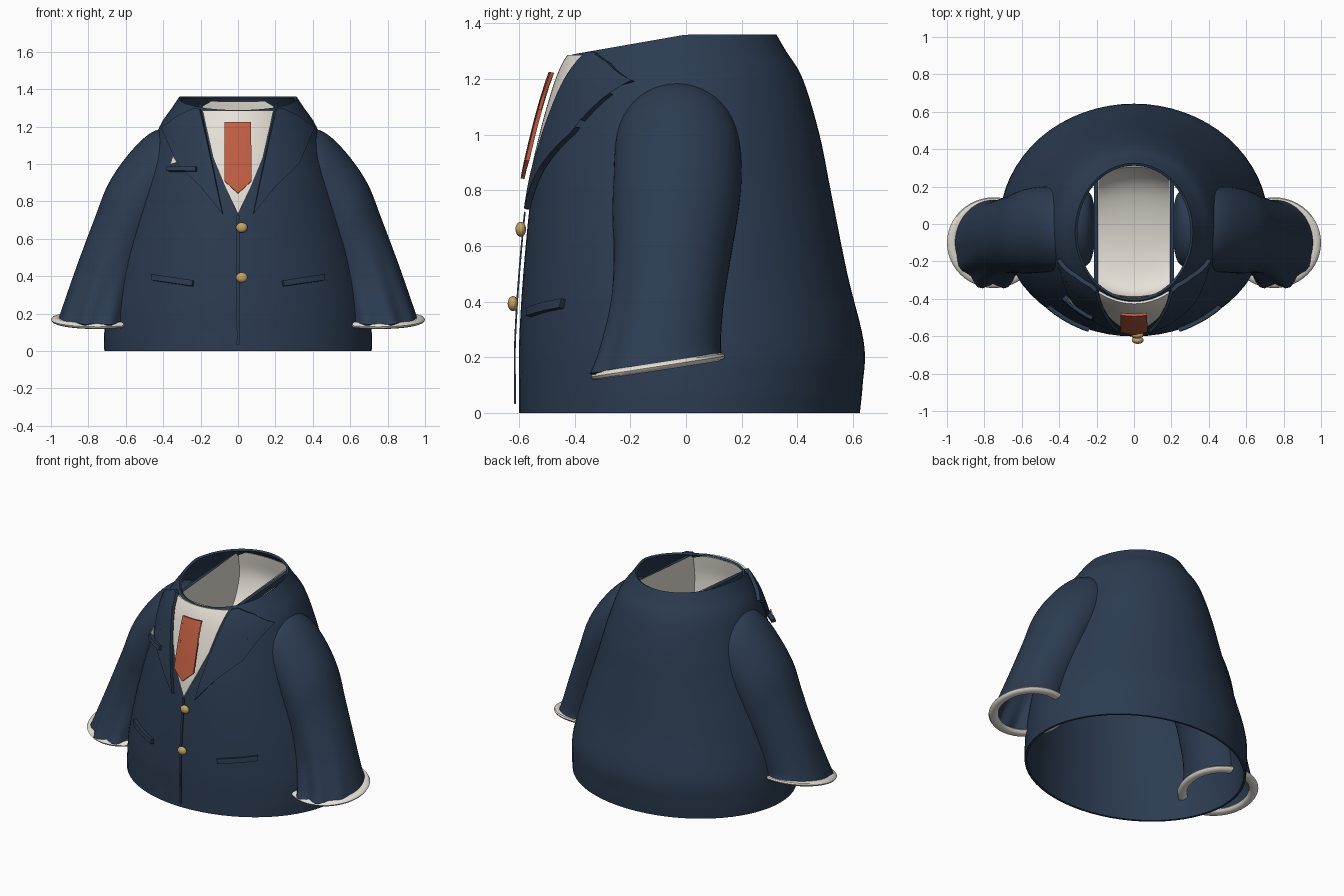
import bpy, bmesh, math
from mathutils import Vector
from mathutils.bvhtree import BVHTree

cube = bpy.data.objects.get("Cube")
if cube:
    bpy.data.objects.remove(cube, do_unlink=True)


def material(name, rgb):
    m = bpy.data.materials.new(name)
    m.use_nodes = True
    m.diffuse_color = (*rgb, 1)
    m.node_tree.nodes["Principled BSDF"].inputs["Base Color"].default_value = (*rgb, 1)
    return m


NAVY = material("navy cloth", (0.025, 0.045, 0.083))
WHITE = material("off white cloth", (0.79, 0.75, 0.68))
RED = material("rust red", (0.53, 0.112, 0.055))
GOLD = material("brass", (0.57, 0.37, 0.135))


def spline(points, steps):
    """Smooth curve of tuples through the given tuples."""
    p = [Vector(q) for q in points]
    p = [2 * p[0] - p[1]] + p + [2 * p[-1] - p[-2]]
    out = []
    for i in range(1, len(p) - 2):
        for k in range(steps):
            t = k / steps
            a, b, c, d = p[i - 1:i + 3]
            out.append(0.5 * (2 * b + (c - a) * t + (2 * a - 5 * b + 4 * c - d) * t * t
                              + (3 * b - a - 3 * c + d) * t ** 3))
    return out + [p[-2]]


def finish(name, bm, mat, thickness=0):
    me = bpy.data.meshes.new(name)
    bm.to_mesh(me)
    ob = bpy.data.objects.new(name, me)
    bpy.context.collection.objects.link(ob)
    me.materials.append(mat)
    bpy.ops.object.select_all(action='DESELECT')
    ob.select_set(True)
    bpy.context.view_layer.objects.active = ob
    if thickness:
        mod = ob.modifiers.new("thickness", 'SOLIDIFY')
        mod.thickness = thickness
        mod.offset = -1
        bpy.ops.object.modifier_apply(modifier=mod.name)
    bpy.ops.object.shade_smooth_by_angle(angle=math.radians(40))


def loft(rings, closed=True, caps=False):
    """Skin a list of point rings."""
    bm = bmesh.new()
    vs = [[bm.verts.new(p) for p in r] for r in rings]
    n = len(rings[0])
    for a, b in zip(vs, vs[1:]):
        for i in range(n if closed else n - 1):
            j = (i + 1) % n
            bm.faces.new((a[i], a[j], b[j], b[i]))
    if caps:
        bm.faces.new(vs[0])
        bm.faces.new(vs[-1])
    bmesh.ops.recalc_face_normals(bm, faces=bm.faces)
    return bm


# Jacket body: height, half width, front, back
stations = [(0, .715, -.6, .625), (.1, .715, -.6, .635), (.25, .70, -.6, .64),
            (.5, .64, -.585, .58), (.8, .55, -.555, .52), (1.0, .49, -.515, .48),
            (1.2, .42, -.465, .42), (1.3, .355, -.435, .36), (1.36, .315, -.41, .325)]
rings = []
for z, rx, yf, yb in spline(stations, 5):
    ring = []
    for i in range(64):
        t = math.tau * i / 64
        y = (yf + yb) / 2 + (yb - yf) / 2 * math.sin(t)
        drop = .07 * max(0, -y) / .4 * (z / 1.36) ** 8
        ring.append((rx * math.cos(t), y, z - drop))
    rings.append(ring)
body = loft(rings)
tree = BVHTree.FromBMesh(body)
finish("jacket_body", body, NAVY, .015)


def on_front(x, z, lift):
    loc = tree.ray_cast(Vector((x, -3, z)), Vector((0, 1, 0)))[0]
    if loc is None:
        loc = tree.find_nearest(Vector((x, -.3, z)))[0]
    return loc + Vector((loc.x * .9, loc.y, .1)).normalized() * lift


def plate(name, outline, mat, lift, thickness):
    """Flat outline in x and z, draped on the front of the jacket."""
    bm = bmesh.new()
    bm.faces.new([bm.verts.new((x, 0, z)) for x, z in outline])
    bmesh.ops.triangulate(bm, faces=bm.faces)
    for axis in (0, 2):
        for k in range(-20, 60):
            co, no = Vector(), Vector()
            co[axis], no[axis] = k * .03 + .004, 1
            bmesh.ops.bisect_plane(bm, geom=bm.verts[:] + bm.edges[:] + bm.faces[:],
                                   dist=1e-5, plane_co=co, plane_no=no)
    bmesh.ops.remove_doubles(bm, verts=bm.verts, dist=.002)
    back = [on_front(v.co.x, v.co.z, lift - thickness) for v in bm.verts]
    for v in bm.verts:
        v.co = on_front(v.co.x, v.co.z, lift)
    # Give the sheet a back and a rim
    bm.verts.index_update()
    front_faces, rim = bm.faces[:], [e for e in bm.edges if e.is_boundary]
    rear = [bm.verts.new(p) for p in back]
    for f in front_faces:
        bm.faces.new([rear[v.index] for v in reversed(f.verts)])
    for e in rim:
        a, b = e.verts
        bm.faces.new((a, b, rear[b.index], rear[a.index]))
    bmesh.ops.recalc_face_normals(bm, faces=bm.faces)
    finish(name, bm, mat)


def mirrored(half):
    return half + [(-x, z) for x, z in reversed(half) if x]


# Shirt front, tie, front edge, breast pocket with folded cloth
plate("shirt_front", mirrored([(0, .73), (.07, .88), (.13, 1.03), (.185, 1.283)]),
      WHITE, .014, .012)
plate("tie", mirrored([(0, .835), (.067, .90), (.04, 1.13), (.065, 1.215)]), RED, .046, .014)
plate("front_edge", mirrored([(.007, .03), (.007, .72)]), NAVY, .018, .006)
plate("breast_pocket", [(-.355, .955), (-.21, .955), (-.21, .978), (-.355, .978)],
      NAVY, .045, .03)
plate("pocket_cloth", [(-.338, .99), (-.305, 1.0), (-.325, 1.035)], WHITE, .04, .008)

# Shirt lining: a tub between the back and front of the neck
profile = spline([(.305, 1.335), (.32, 1.15), (.2, .95), (-.1, .86), (-.36, .9),
                  (-.41, 1.1), (-.39, 1.283)], 5)


def tub_point(x, p):
    return (x, p[0] * math.sqrt(1 - (x / .42) ** 2), p[1])


xs = [-.19 + .38 * i / 10 for i in range(11)]
finish("shirt_lining", loft([[tub_point(x, p) for x in xs] for p in profile], closed=False),
       WHITE, .004)
for side, x in (("left", .19), ("right", -.19)):
    bm = bmesh.new()
    bm.faces.new([bm.verts.new(tub_point(x, p)) for p in profile])
    finish(side + "_lining_wall", bm, WHITE)


def sleeve_ring(p, t, sign):
    """Sloped oval with folds at the front of the lower arm."""
    ox, oz, ix, iz, yc, ry = p
    ring = []
    for i in range(48):
        a = math.tau * i / 48
        fade = max(0, -math.sin(a)) * max(0, (t - .68) / .32)
        k = 1 + .08 * fade * math.sin(9 * a)
        c, s = math.cos(a) * k, math.sin(a) * k
        z = (oz + iz) / 2 + (oz - iz) / 2 * c + .14 * ry * s * max(0, t - .7) / .3
        ring.append((sign * ((ox + ix) / 2 + (ox - ix) / 2 * c), yc + ry * s, z))
    return ring


# Sleeve stations: outer x z, inner x z, centre y, half depth
sleeve = [(.215, 1.08, .205, .88, -.01, .10), (.25, 1.15, .23, .82, -.02, .19),
          (.33, 1.185, .31, .78, -.03, .215),
          (.45, 1.175, .39, .72, -.03, .225), (.57, 1.07, .43, .62, -.03, .23),
          (.69, .90, .47, .52, -.04, .225), (.77, .70, .49, .42, -.05, .21),
          (.86, .46, .52, .30, -.07, .205), (.93, .26, .545, .20, -.095, .22),
          (.958, .178, .55, .172, -.105, .235)]

for side, sign in (("left", 1), ("right", -1)):
    path = spline(sleeve, 5)
    finish(side + "_sleeve", loft([sleeve_ring(p, i / (len(path) - 1), sign)
                                   for i, p in enumerate(path)]), NAVY, .014)

    # Shirt cuff: flat tilted ring
    cuff = []
    for i in range(49):
        a = math.tau * i / 48
        loop = []
        for j in range(10):
            b = math.tau * j / 10
            r = .22 + .03 * math.cos(b)
            y = r * math.sin(a)
            loop.append((sign * (.75 + r * math.cos(a)), y * .97 - .1,
                         .167 + .15 * y + .016 * math.sin(b)))
        cuff.append(loop)
    finish(side + "_cuff", loft(cuff), WHITE)

    # Lapel with notch and collar
    lapel = [(.195, 1.288), (.135, 1.0), (.08, .73), (.19, .87), (.315, 1.0), (.25, 1.05),
             (.315, 1.13), (.39, 1.19), (.30, 1.255), (.225, 1.292)]
    plate(side + "_lapel", [(sign * x, z) for x, z in lapel], NAVY, .026, .022)

    # Waist pocket flap
    flap = [(.235, .375), (.45, .408), (.447, .375), (.24, .345)]
    plate(side + "_pocket", [(sign * x, z) for x, z in flap], NAVY, .022, .022)

    # Inner neck band running front to back
    band = [[(sign * (.203 + u), y, 1.275 + .06 * (y + .32) + w)
             for u, w in ((-.011, -.025), (.011, -.025), (.011, .012), (-.011, .012))]
            for y in (-.32, -.1, .1, .24)]
    finish(side + "_neck_band", loft(band, caps=True), NAVY)

# Buttons
for name, y, z in (("upper_button", -.594, .66), ("lower_button", -.622, .393)):
    bm = bmesh.new()
    bmesh.ops.create_uvsphere(bm, u_segments=20, v_segments=12, radius=1)
    for v in bm.verts:
        v.co = Vector((.02 + .031 * v.co.x, y + .019 * v.co.y, z + .027 * v.co.z))
    finish(name, bm, GOLD)
